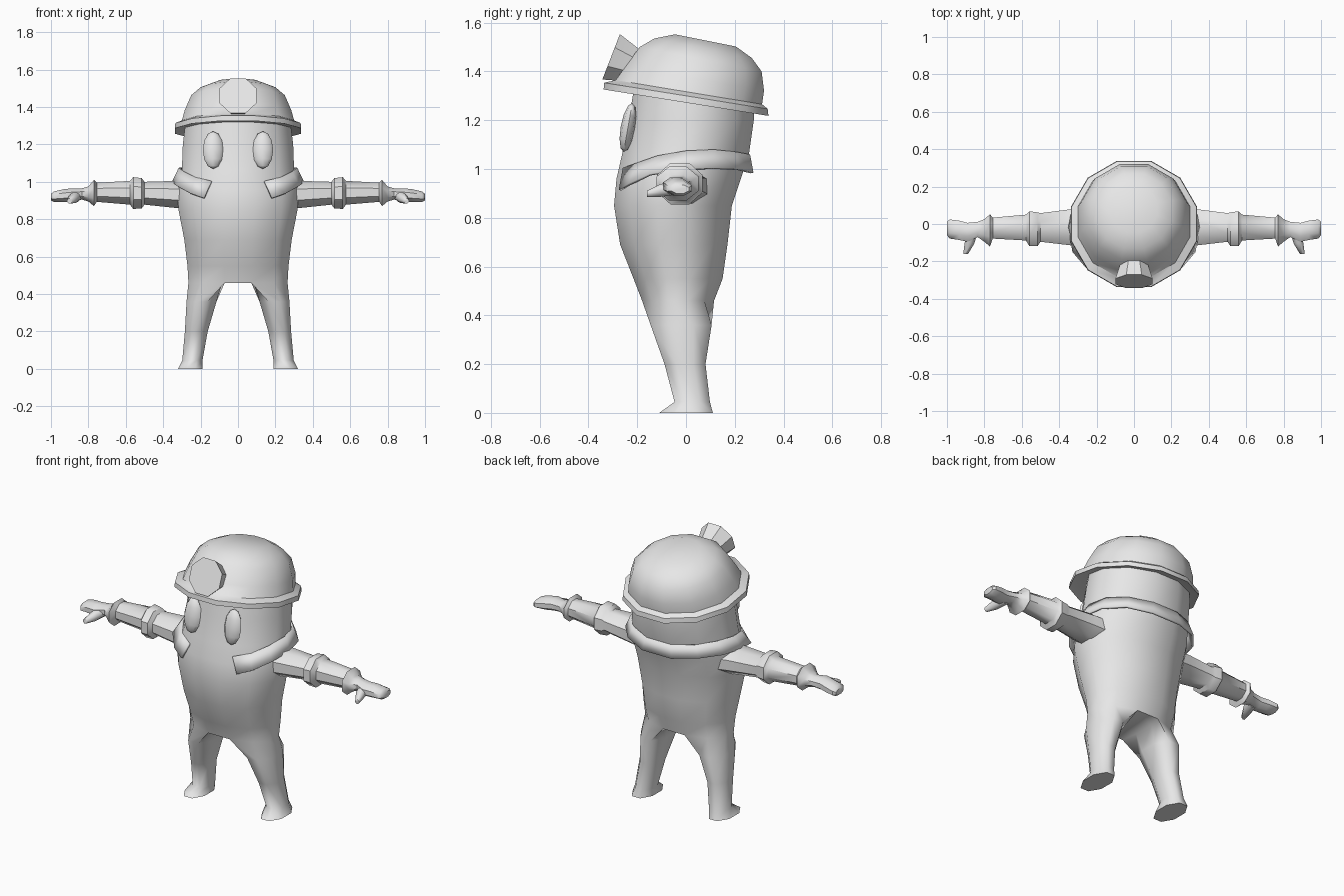
import bpy, bmesh, math
from mathutils import Vector, Matrix

if "Cube" in bpy.data.objects:
    bpy.data.objects.remove(bpy.data.objects["Cube"])

grey = bpy.data.materials.new("light_grey")
grey.diffuse_color = (0.8, 0.8, 0.8, 1)
grey.use_nodes = True
grey.node_tree.nodes["Principled BSDF"].inputs["Base Color"].default_value = grey.diffuse_color


def finish(name, bm, angle=40):
    bmesh.ops.recalc_face_normals(bm, faces=bm.faces)
    me = bpy.data.meshes.new(name)
    bm.to_mesh(me)
    bm.free()
    me.materials.append(grey)
    ob = bpy.data.objects.new(name, me)
    bpy.context.collection.objects.link(ob)
    bpy.ops.object.select_all(action='DESELECT')
    ob.select_set(True)
    bpy.context.view_layer.objects.active = ob
    bpy.ops.object.shade_smooth_by_angle(angle=math.radians(angle))
    return ob


def bridge(bm, a, b):
    n = len(a)
    for i in range(n):
        j = (i + 1) % n
        bm.faces.new((a[i], a[j], b[j], b[i]))


def loft(name, rings, angle=40):
    """Closed tube through a list of point rings."""
    bm = bmesh.new()
    loops = [[bm.verts.new(p) for p in r] for r in rings]
    for a, b in zip(loops, loops[1:]):
        bridge(bm, a, b)
    bm.faces.new(loops[0])
    bm.faces.new(loops[-1])
    return finish(name, bm, angle)


def ring12(rx, yf, yb, z):
    """Twelve-sided level ring, starting just right of the front."""
    k = math.cos(math.radians(15))
    cy, ry = (yf + yb) / 2, (yb - yf) / 2 / k
    out = []
    for i in range(12):
        t = math.radians(15 + 30 * i)
        out.append(Vector((rx / k * math.sin(t), cy - ry * math.cos(t), z)))
    return out


def ring8(c, u, v, ru, rv):
    """Eight-sided ring around c, spanning exactly ru and rv along u and v."""
    k = math.cos(math.pi / 8)
    c, u, v = Vector(c), Vector(u), Vector(v)
    return [c + u * (ru / k * math.sin(t)) - v * (rv / k * math.cos(t))
            for t in (math.radians(-22.5 + 45 * i) for i in range(8))]


# Body and legs: one skin that splits at the crotch
bm = bmesh.new()
body = [(.265, -.18, .115, .46), (.27, -.215, .15, .55), (.287, -.27, .17, .69),
        (.318, -.295, .188, .85), (.325, -.285, .225, .96), (.30, -.262, .258, 1.06),
        (.295, -.235, .278, 1.2), (.28, -.215, .28, 1.32)]
loops = [[bm.verts.new(p) for p in ring12(*r)] for r in body]
for a, b in zip(loops, loops[1:]):
    bridge(bm, a, b)
bm.faces.new(loops[-1])
legs = [(.36, .115, .275, -.145, .105), (.2, .162, .284, -.088, .08),
        (.045, .19, .298, -.047, .098), (0, .19, .32, -.11, .11)]
inner = {}
for s in (1, -1):
    base = loops[0]
    half = base[:6] if s > 0 else [base[11 - k] for k in range(6)]
    inner[s] = [bm.verts.new((s * .085, y, .46)) for y in (.045, -.085)]
    prev = half + inner[s]
    for z, xi, xo, yf, yb in legs:
        pts = ring8((s * (xi + xo) / 2, (yf + yb) / 2, z), (s, 0, 0), (0, 1, 0),
                    (xo - xi) / 2, (yb - yf) / 2)
        cur = [bm.verts.new(p) for p in pts]
        bridge(bm, prev, cur)
        prev = cur
    bm.faces.new(prev)
# Strip between the legs
right = [loops[0][5]] + inner[1] + [loops[0][0]]
left = [loops[0][6]] + inner[-1] + [loops[0][11]]
for i in range(3):
    bm.faces.new((right[i], right[i + 1], left[i + 1], left[i]))
finish("body_and_legs", bm, 60)

# Helmet: tilted brim and dome (radius, y, height, slope)
helmet = [(.285, 0, 1.285, .16), (.338, 0, 1.272, .16), (.335, 0, 1.30, .16),
          (.30, .012, 1.315, .165), (.285, .035, 1.37, .17), (.25, .06, 1.45, .2),
          (.2, .07, 1.495, .2), (.125, .08, 1.527, .2)]
rings = []
for r, cy, cz, slope in helmet:
    ring = ring12(r, cy - r, cy + r, cz)
    for p in ring:
        p.z -= (p.y - cy) * slope
    rings.append(ring)
loft("helmet", rings, 42)

# Head lamp: tapered eight-sided drum
axis, up = Vector((0, -.93, .36)), Vector((0, .36, .93))
loft("head_lamp", [ring8(Vector((0, -.307, 1.46)) - axis * d, (1, 0, 0), up, r, r)
                   for d, r in ((0, .1), (.10, .07), (.16, .06))], 20)

# Scarf: open band round the shoulders (angle from front, top z, low z, flare)
scarf = [(31, 1.005, .915, .02), (45, 1.025, .94, .025), (65, 1.055, .98, .03),
         (90, 1.075, 1.0, .025), (115, 1.08, 1.005, .03), (140, 1.07, 1.0, .035),
         (165, 1.06, .985, .04)]
scarf += [(360 - a, t, l, f) for a, t, l, f in reversed(scarf)]
bm = bmesh.new()
rows = []
for i, (a, top, low, flare) in enumerate(scarf):
    pair = []
    for z, out, shift in ((top, .012, -5), (low, .012 + flare, 0)):
        end = shift if i == 0 else -shift if i == len(scarf) - 1 else 0
        t = math.radians(a + end)
        f = max(0, min(1, (1.06 - z) / .1))
        yf, yb = -.262 - .023 * f, .26 - .033 * f
        rx = .305 + .02 * f
        cy, ry = (yf + yb) / 2, (yb - yf) / 2
        pair.append(bm.verts.new(((rx + out) * math.sin(t),
                                  cy - (ry + out) * math.cos(t), z)))
    rows.append(pair)
for a, b in zip(rows, rows[1:]):
    bm.faces.new((a[0], a[1], b[1], b[0]))
solid = finish("scarf", bm, 30).modifiers.new("thickness", 'SOLIDIFY')
solid.thickness = .012
solid.offset = -1

# Arms with elbow band, wrist cuff and mitten (x, y min, y max, z min, z max)
arm = [(.24, -.12, .09, .85, 1.0), (.33, -.115, .08, .86, 1.005),
       (.50, -.095, .058, .878, 1.0), (.515, -.118, .062, .858, 1.02),
       (.56, -.118, .068, .855, 1.025), (.578, -.088, .05, .878, 1.005),
       (.755, -.078, .034, .893, .995), (.77, -.12, .052, .87, 1.01),
       (.80, -.095, .025, .895, .975), (.835, -.07, .012, .905, .965),
       (.89, -.095, .006, .895, .965), (.935, -.085, .018, .892, .96),
       (.985, -.078, .024, .892, .948), (1.0, -.06, .012, .9, .935)]
for s, side in ((1, "left"), (-1, "right")):
    loft(side + "_arm", [ring8((s * x, (a + b) / 2, (c + d) / 2), (0, 1, 0), (0, 0, 1),
                               (b - a) / 2, (d - c) / 2) for x, a, b, c, d in arm], 45)
    loft(side + "_thumb", [ring8((s * x, y, z), (1, 0, 0), (0, 0, 1), r, r)
                           for x, y, z, r in ((.865, -.04, .925, .03),
                                              (.88, -.105, .912, .026),
                                              (.9, -.16, .898, .013))], 60)
    # Eyes: slim leaning ovals
    bm = bmesh.new()
    bmesh.ops.create_uvsphere(bm, u_segments=8, v_segments=6, radius=1)
    bm.transform(Matrix.Translation((s * .133, -.238, 1.17))
                 @ Matrix.Rotation(math.radians(-10), 4, 'X')
                 @ Matrix.Diagonal((.055, .03, .102, 1)))
    finish(side + "_eye", bm, 60)
